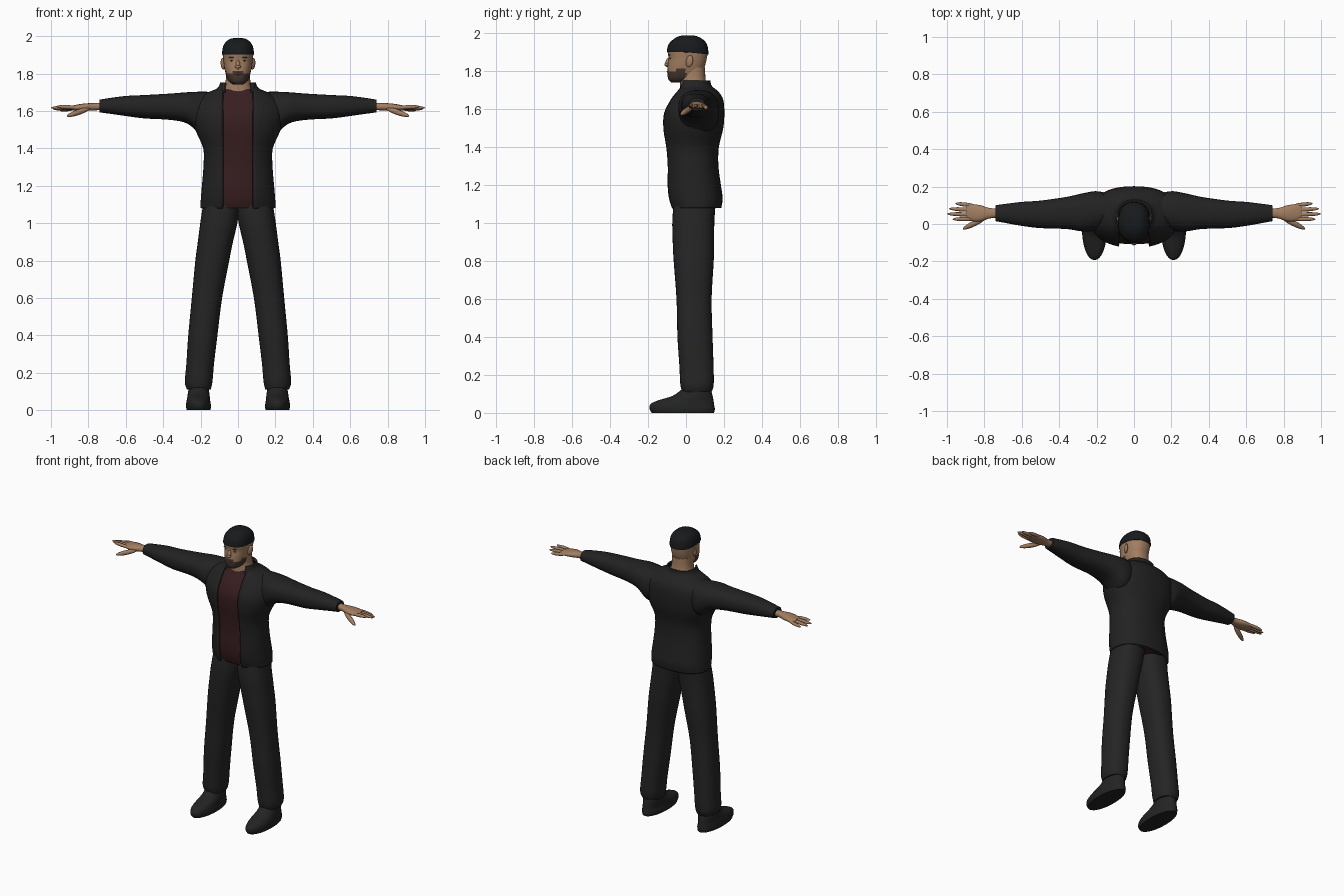
import bpy, bmesh, math
from mathutils import Vector, Matrix

cube = bpy.data.objects.get("Cube")
if cube:
    bpy.data.objects.remove(cube, do_unlink=True)


def material(name, r, g, b):
    m = bpy.data.materials.new(name)
    m.use_nodes = True
    m.diffuse_color = (r, g, b, 1)
    bsdf = next(n for n in m.node_tree.nodes if n.type == 'BSDF_PRINCIPLED')
    bsdf.inputs["Base Color"].default_value = (r, g, b, 1)
    bsdf.inputs["Roughness"].default_value = 0.8
    return m


JACKET = material("black jacket cloth", .016, .016, .016)
TROUSER = material("black trouser cloth", .018, .018, .018)
SHOE = material("black shoe leather", .017, .017, .017)
SHIRT = material("maroon shirt", .04, .013, .014)
SKIN = material("tan skin", .36, .21, .12)
HAIR = material("black hair", .009, .01, .011)
BEARD = material("brown beard", .06, .04, .028)
LIP = material("lip", .2, .09, .065)


def finish(name, bm, mats, mirror=False, thick=0, rule=None):
    bmesh.ops.recalc_face_normals(bm, faces=bm.faces[:])
    for f in bm.faces:
        f.smooth = True
        if rule:
            f.material_index = rule(f.calc_center_median())
    mesh = bpy.data.meshes.new(name)
    bm.to_mesh(mesh)
    bm.free()
    mesh.set_sharp_from_angle(angle=math.radians(50))
    for m in mats:
        mesh.materials.append(m)
    ob = bpy.data.objects.new(name, mesh)
    bpy.context.scene.collection.objects.link(ob)
    if thick:
        mod = ob.modifiers.new("thickness", 'SOLIDIFY')
        mod.thickness, mod.offset = thick, 0
    if mirror:
        ob.modifiers.new("other side", 'MIRROR')
    return ob


def smooth_rings(rings, steps):
    """Spline through the rings, giving extra rings between them."""
    out = []
    for i in range(len(rings) - 1):
        p = [Vector(rings[min(max(i + k, 0), len(rings) - 1)]) for k in (-1, 0, 1, 2)]
        for s in range(steps):
            t = s / steps
            out.append(p[1] + (p[2] - p[0]) * t / 2
                       + (p[0] * 2 - p[1] * 5 + p[2] * 4 - p[3]) * t * t / 2
                       + (p[1] * 3 - p[0] - p[2] * 3 + p[3]) * t ** 3 / 2)
    out.append(Vector(rings[-1]))
    return out


def loft(name, rings, mats, axis='z', power=2.3, steps=4, seg=32, gap=0, shape=None, **kw):
    """Rings hold (position, min a, max a, min b, max b); gap leaves the front open."""
    bm = bmesh.new()
    rows = []
    for pos, a0, a1, b0, b1 in smooth_rings(rings, steps):
        ca, cb, ra, rb = (a0 + a1) / 2, (b0 + b1) / 2, (a1 - a0) / 2, (b1 - b0) / 2
        start = math.asin(min(gap / ra, .75) ** (power / 2)) if gap else 0
        row = []
        for k in range(seg + bool(gap)):
            t = start + (2 * math.pi - 2 * start) * k / seg
            s, c = math.sin(t), math.cos(t)
            a = ca + ra * math.copysign(abs(s) ** (2 / power), s)
            b = cb - rb * math.copysign(abs(c) ** (2 / power), c)
            co = Vector((a, b, pos) if axis == 'z' else (pos, a, b))
            row.append(bm.verts.new(shape(co) if shape else co))
        rows.append(row)
    for lo, hi in zip(rows, rows[1:]):
        for k in range(seg):
            n = (k + 1) % len(lo)
            bm.faces.new((lo[k], lo[n], hi[n], hi[k]))
    if not gap:
        bm.faces.new(rows[0])
        bm.faces.new(rows[-1])
    return finish(name, bm, mats, **kw)


def ellipsoid(name, centre, radii, mat, mirror=False, toward=(0, 0, 1)):
    bm = bmesh.new()
    turn = Vector(toward).to_track_quat('Z', 'Y').to_matrix().to_4x4()
    m = Matrix.Translation(centre) @ turn @ Matrix.Diagonal((*radii, 1))
    bmesh.ops.create_uvsphere(bm, u_segments=16, v_segments=10, radius=1, matrix=m)
    return finish(name, bm, [mat], mirror)


def digit(name, start, end, r):
    a, b = Vector(start), Vector(end)
    return ellipsoid(name, (a + b) / 2, (r, r, (b - a).length / 2), SKIN, True, b - a)


# Jacket body, open down the front, with the shirt inside: z, half width, front, back
body = [(1.08, .195, -.075, .18), (1.13, .193, -.092, .187), (1.2, .187, -.1, .178),
        (1.3, .179, -.1, .165), (1.4, .18, -.108, .167), (1.5, .222, -.12, .19),
        (1.58, .235, -.115, .196), (1.65, .215, -.08, .19), (1.69, .165, -.052, .165),
        (1.715, .11, -.04, .135), (1.745, .088, -.035, .118)]
loft("jacket_body", [(z, -w, w, f, b) for z, w, f, b in body], [JACKET],
     gap=.08, seg=48, thick=.012)
inset = .012
loft("shirt", [(z, inset - w, w - inset, f + inset, b - inset) for z, w, f, b in body[:-1]],
     [SHIRT], seg=48)

# Sleeves
loft("sleeve", [(.1, .02, .15, 1.53, 1.7), (.19, -.03, .175, 1.475, 1.703),
                (.27, -.04, .165, 1.532, 1.7), (.36, -.027, .145, 1.552, 1.693),
                (.5, -.022, .125, 1.56, 1.685), (.6, -.01, .118, 1.573, 1.68),
                (.7, .008, .106, 1.587, 1.667), (.74, .015, .1, 1.592, 1.66)],
     [JACKET], axis='x', mirror=True)

# Trouser legs
loft("trouser_leg", [(1.14, -.01, .18, -.06, .16), (1.02, 0, .199, -.072, .15),
                     (.9, .027, .215, -.07, .148), (.8, .047, .228, -.065, .146),
                     (.6, .085, .247, -.05, .135), (.4, .11, .266, -.045, .14),
                     (.25, .128, .276, -.035, .145), (.15, .137, .284, -.03, .146),
                     (.11, .146, .272, -.02, .135)], [TROUSER], mirror=True)

# Shoes
loft("shoe", [(0, .148, .274, -.18, .148), (.02, .144, .278, -.192, .152),
              (.045, .148, .276, -.188, .148), (.065, .15, .272, -.15, .145),
              (.09, .153, .268, -.07, .14), (.13, .158, .262, -.015, .13)],
     [SHOE], power=2.1, mirror=True)

# Hands
loft("palm", [(.71, .035, .082, 1.605, 1.645), (.77, .03, .085, 1.603, 1.642),
              (.82, .014, .1, 1.6, 1.64), (.87, .016, .106, 1.602, 1.632),
              (.895, .03, .1, 1.606, 1.626)], [SKIN], axis='x', mirror=True, seg=20)
for i, (tip, name) in enumerate(((.97, "index"), (1.0, "middle"), (.99, "ring"), (.955, "little"))):
    y = .026 + i * .024
    digit(name + "_finger", (.85, y, 1.617), (tip, y + i * .004, 1.624 - i * .007), .011)
digit("thumb", (.79, .035, 1.615), (.915, -.027, 1.572), .015)

# Neck and head, with the beard painted by position
loft("neck", [(1.66, -.085, .085, -.035, .12), (1.71, -.078, .078, -.032, .112),
              (1.76, -.066, .066, -.03, .103), (1.82, -.064, .064, -.03, .1)], [SKIN])


def beard_rule(p):
    limit = 1.818 if abs(p.x) < .028 or p.y > -.05 else 1.798
    return int(p.z < limit and p.y < .0)


skull = [(1.742, .025, -.078, 0), (1.757, .047, -.092, .04), (1.785, .062, -.098, .08),
         (1.83, .073, -.096, .1), (1.87, .078, -.092, .11), (1.91, .081, -.097, .114),
         (1.945, .075, -.085, .104), (1.97, .058, -.058, .08), (1.984, .035, -.03, .05),
         (1.988, .008, 0, .02)]
loft("head", [(z, -w, w, f, b) for z, w, f, b in skull], [SKIN, BEARD],
     steps=6, seg=64, rule=beard_rule)

# Hair cap, dipping at the back
g = .004
cap = [(1.9, .08, -.095, .113)] + skull[5:]
loft("hair", [(z + g / 2, -w - g, w + g, f - g, b + g) for z, w, f, b in cap], [HAIR], seg=48,
     shape=lambda p: p - Vector((0, 0, max(0, 1.93 - p.z) * 4 * max(p.y, 0))))

# Face details
ellipsoid("nose", (0, -.096, 1.847), (.012, .013, .026), SKIN, toward=(0, .3, 1))
ellipsoid("nose_tip", (0, -.102, 1.836), (.016, .012, .009), SKIN)
ellipsoid("mouth", (0, -.097, 1.798), (.02, .005, .005), LIP)
ellipsoid("eye", (.031, -.084, 1.869), (.012, .004, .004), BEARD, True)
ellipsoid("eyebrow", (.032, -.087, 1.886), (.017, .005, .0035), BEARD, True)
ellipsoid("ear", (.08, .018, 1.853), (.01, .02, .032), SKIN, True, toward=(.1, .2, 1))

# Standing collar
loft("collar", [(1.7, -.12, .12, -.045, .14), (1.725, -.1, .1, -.042, .128),
                (1.75, -.09, .09, -.035, .124)], [JACKET], gap=.07, thick=.01)
